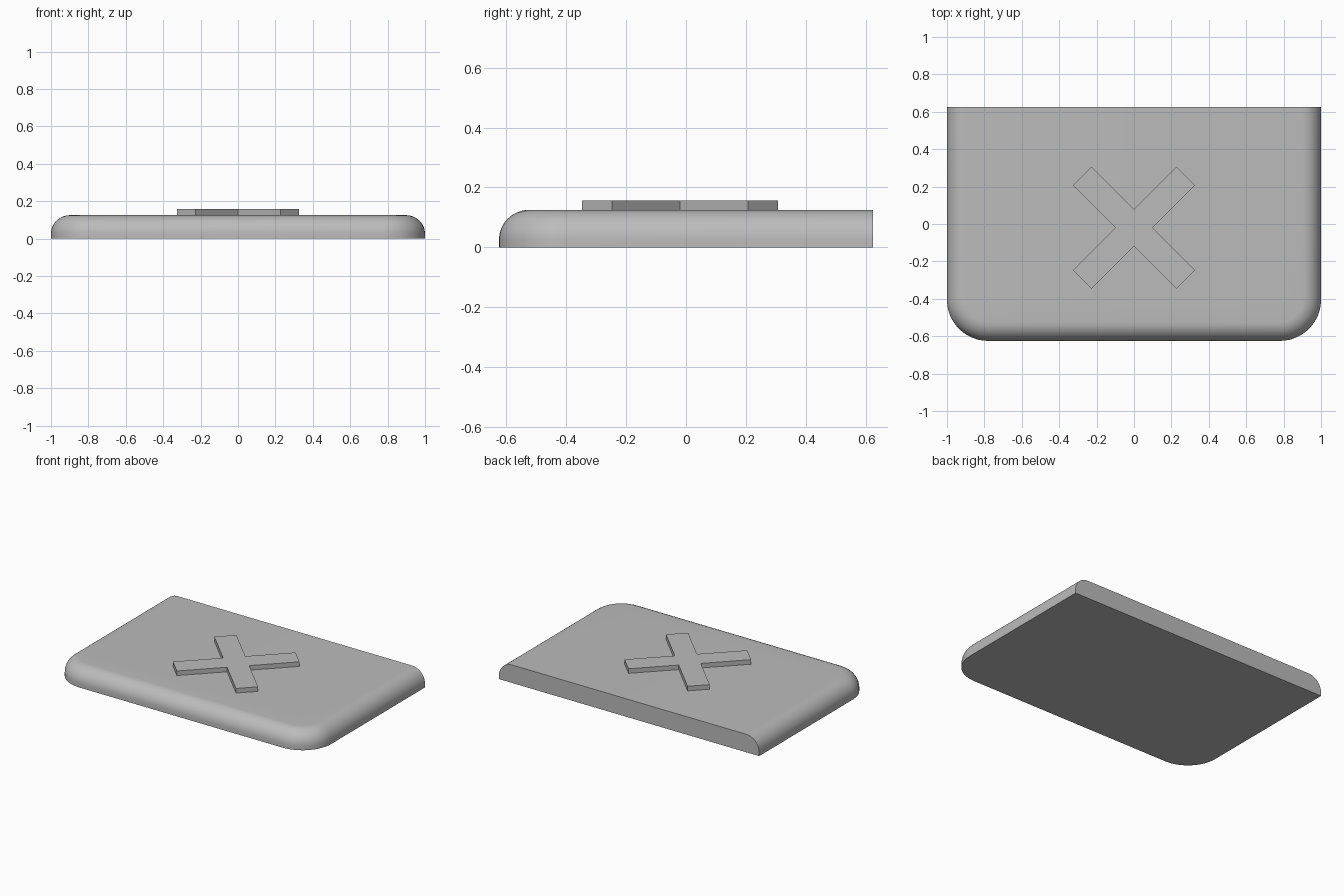
import bpy, bmesh
from math import sin, cos, pi, radians

cube = bpy.data.objects.get("Cube")
if cube:
    bpy.data.objects.remove(cube, do_unlink=True)

HALF_X, HALF_Y, HEIGHT = 1.0, 0.625, 0.125
CORNER, FILLET, STEPS = 0.22, 0.1, 12

grey = bpy.data.materials.new("plain grey")
grey.use_nodes = True
colour = (0.5, 0.5, 0.5, 1)
grey.diffuse_color = colour
grey.node_tree.nodes["Principled BSDF"].inputs["Base Color"].default_value = colour


def finish(bm, name):
    bmesh.ops.recalc_face_normals(bm, faces=bm.faces)
    mesh = bpy.data.meshes.new(name)
    bm.to_mesh(mesh)
    bm.free()
    mesh.materials.append(grey)
    obj = bpy.data.objects.new(name, mesh)
    bpy.context.collection.objects.link(obj)
    return obj


def outline(inset):
    """Slab outline: square at the back, rounded at the front corners."""
    r = CORNER - inset
    right = [(HALF_X - CORNER + r * sin(a), -HALF_Y + CORNER - r * cos(a))
             for a in (i * pi / 2 / STEPS for i in range(STEPS + 1))]
    right.append((HALF_X - inset, HALF_Y))
    return right + [(-x, y) for x, y in reversed(right)]


# Slab: stacked outlines that shrink along a quarter-round top edge
bm = bmesh.new()
levels = [(0, 0)]
for i in range(STEPS + 1):
    a = i * pi / 2 / STEPS
    levels.append((FILLET * (1 - cos(a)), HEIGHT - FILLET + FILLET * sin(a)))
rings = [[bm.verts.new((x, y, z)) for x, y in outline(d)] for d, z in levels]
n = len(rings[0])
back = n // 2 - 1
for low, high in zip(rings, rings[1:]):
    for i in range(n):
        if i != back:
            j = (i + 1) % n
            bm.faces.new((low[i], low[j], high[j], high[i]))
bm.faces.new(rings[0])
bm.faces.new(rings[-1])
# Flat back wall as one face
bm.faces.new([r[back] for r in rings] + [r[back + 1] for r in reversed(rings)])
slab = finish(bm, "slab")
bpy.context.view_layer.objects.active = slab
slab.select_set(True)
bpy.ops.object.shade_smooth_by_angle(angle=radians(30))

# Raised diagonal cross: four arms around the centre, extruded upward
HALF_W, LENGTH, THICK = 0.0707, 0.392, 0.032
bm = bmesh.new()
points = []
for k in range(4):
    a = pi / 4 + k * pi / 2
    for u, v in ((LENGTH, -HALF_W), (LENGTH, HALF_W), (HALF_W, HALF_W)):
        points.append(bm.verts.new((u * cos(a) - v * sin(a),
                                    u * sin(a) + v * cos(a), 0)))
base = bm.faces.new(points)
top = bmesh.ops.extrude_face_region(bm, geom=[base], use_keep_orig=True)
bmesh.ops.translate(bm, vec=(0, 0, THICK),
                    verts=[v for v in top["geom"] if isinstance(v, bmesh.types.BMVert)])
cross = finish(bm, "raised_cross")
cross.location = (0, -0.02, HEIGHT)
